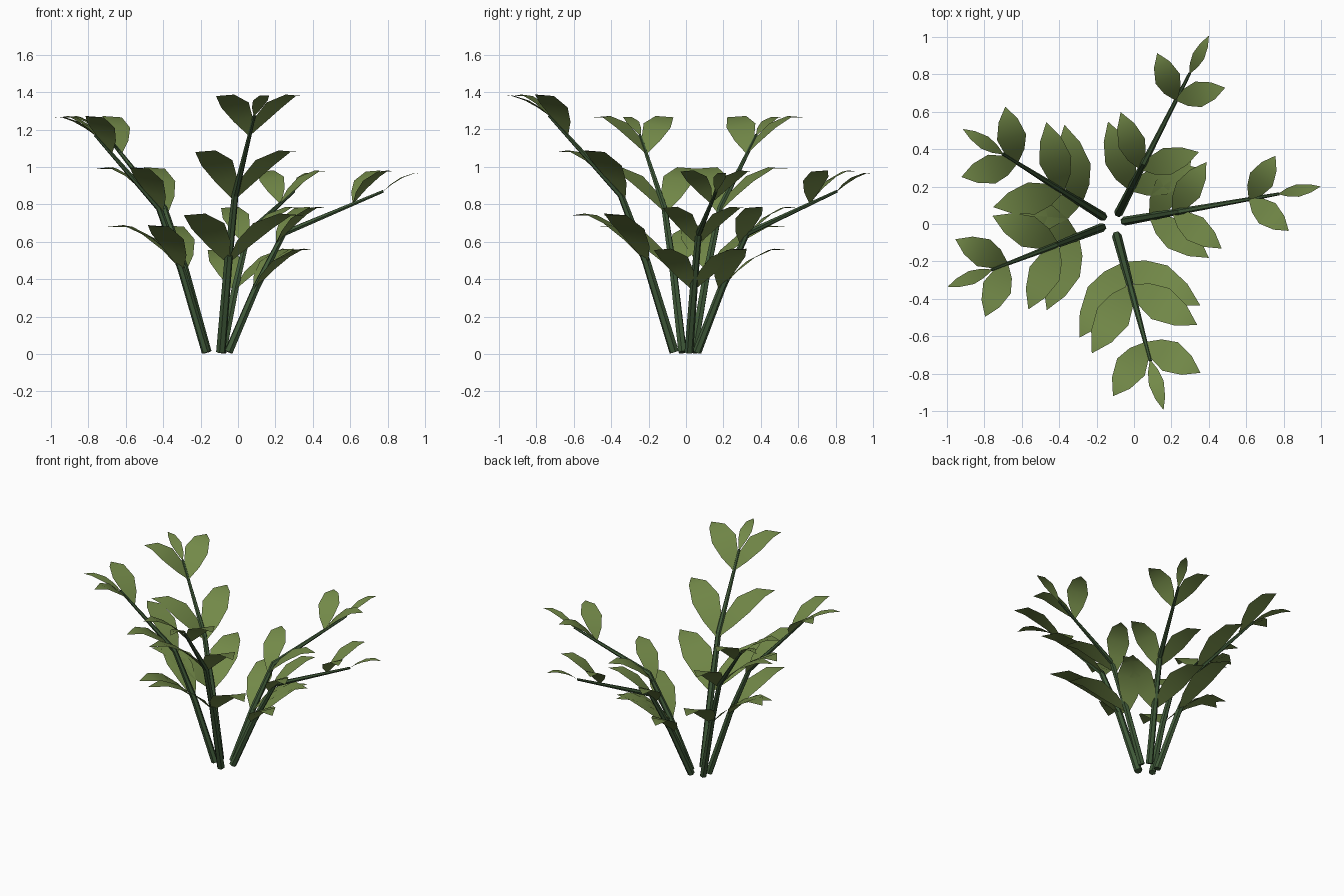
import bpy, bmesh
from math import sin, cos, pi, radians
from mathutils import Vector

if "Cube" in bpy.data.objects:
    bpy.data.objects.remove(bpy.data.objects["Cube"])


def material(name, col):
    m = bpy.data.materials.new(name)
    m.diffuse_color = (*col, 1)
    m.use_nodes = True
    m.node_tree.nodes["Principled BSDF"].inputs["Base Color"].default_value = m.diffuse_color
    return m


STEM = material("stem_green", (0.05, 0.10, 0.04))
LEAF = material("leaf_green", (0.17, 0.25, 0.065))
ORIGIN = Vector((-0.11, 0.005, 0))


def finish(name, bm, mat, angle, scale, smooth=False):
    me = bpy.data.meshes.new(name)
    for f in bm.faces:
        f.smooth = smooth
    bm.to_mesh(me)
    bm.free()
    me.materials.append(mat)
    ob = bpy.data.objects.new(name, me)
    bpy.context.collection.objects.link(ob)
    ob.location = ORIGIN
    ob.rotation_euler.z = radians(angle)
    ob.scale = (scale,) * 3


def stem(name, path, angle, scale):
    """Tapered six-sided tube bending outward in the local xz plane."""
    bm = bmesh.new()
    pts = [Vector((r, 0, z)) for r, z in path]
    rings = []
    for i, p in enumerate(pts):
        t = (pts[min(i + 1, len(pts) - 1)] - pts[max(i - 1, 0)]).normalized()
        side = Vector((0, 1, 0))
        up = t.cross(side)
        rad = (0.024, 0.021, 0.017, 0.008)[i]
        rings.append([bm.verts.new(p + rad * (cos(k * pi / 3) * side + sin(k * pi / 3) * up))
                      for k in range(6)])
    for a, b in zip(rings, rings[1:]):
        for k in range(6):
            bm.faces.new((a[k], a[(k + 1) % 6], b[(k + 1) % 6], b[k]))
    bm.faces.new(rings[0][::-1])
    bm.faces.new(rings[-1])
    bmesh.ops.recalc_face_normals(bm, faces=bm.faces)
    finish(name, bm, STEM, angle, scale)


def leaf(bm, start, tip, side, ratio, tilt):
    """Arched blade from start (r, z) to tip (r, s, z); side mirrors it."""
    d = Vector((tip[0] - start[0], side * tip[1], 0))
    rise = tip[2] - start[1]
    base = Vector((start[0], 0, start[1]))
    inner = Vector((d.y * side, -d.x * side, 0)).normalized()
    rows = []
    for t, w, h in ((0, 0.1, 0), (0.2, 0.68, 0.4), (0.45, 1, 0.77), (0.75, 0.66, 1.02)):
        c = base + d * t + Vector((0, 0, rise * h))
        half = (inner + Vector((0, 0, tilt * (1 - t)))) * (w * ratio * d.length / 2)
        rows.append((bm.verts.new(c - half), bm.verts.new(c + half)))
    end = bm.verts.new(base + d + Vector((0, 0, rise)))
    faces = [(a[0], a[1], b[1], b[0]) for a, b in zip(rows, rows[1:])]
    faces.append((rows[-1][0], rows[-1][1], end))
    for f in faces:
        face = bm.faces.new(f)
        face.normal_update()
        if face.normal.z < 0:
            face.normal_flip()


# Upright stem: path (r, z), leaf pairs (start, tip), end leaf
UPRIGHT = dict(
    path=[(0.065, 0.01), (0.205, 0.45), (0.335, 0.78), (0.70, 1.17)],
    pairs=[((0.205, 0.45), (0.50, 0.307, 0.68)),
           ((0.32, 0.76), (0.59, 0.268, 0.99)),
           ((0.61, 1.075), (0.82, 0.222, 1.265))],
    end=((0.70, 1.17), (0.95, 0, 1.265)))
# Drooping stem, bent further outward
DROOPING = dict(
    path=[(0.06, 0.01), (0.21, 0.355), (0.36, 0.645), (0.90, 0.87)],
    pairs=[((0.20, 0.345), (0.47, 0.272, 0.555)),
           ((0.325, 0.59), (0.546, 0.235, 0.78)),
           ((0.74, 0.81), (0.916, 0.204, 0.975))],
    end=((0.90, 0.87), (1.125, 0, 0.965)))

PLANT = [("front", UPRIGHT, -75, 1.09), ("right", DROOPING, 10, 1),
         ("back", DROOPING, 63, 1), ("back_left", UPRIGHT, 148, 1),
         ("front_left", UPRIGHT, 201, 1)]

for name, kind, angle, scale in PLANT:
    stem(name + "_stem", kind["path"], angle, scale)
    bm = bmesh.new()
    for (start, tip), ratio in zip(kind["pairs"], (0.44, 0.46, 0.52)):
        for side in (1, -1):
            leaf(bm, start, tip, side, ratio, 0.28)
    leaf(bm, *kind["end"], 1, 0.3, 0)
    finish(name + "_leaves", bm, LEAF, angle, scale, True)
